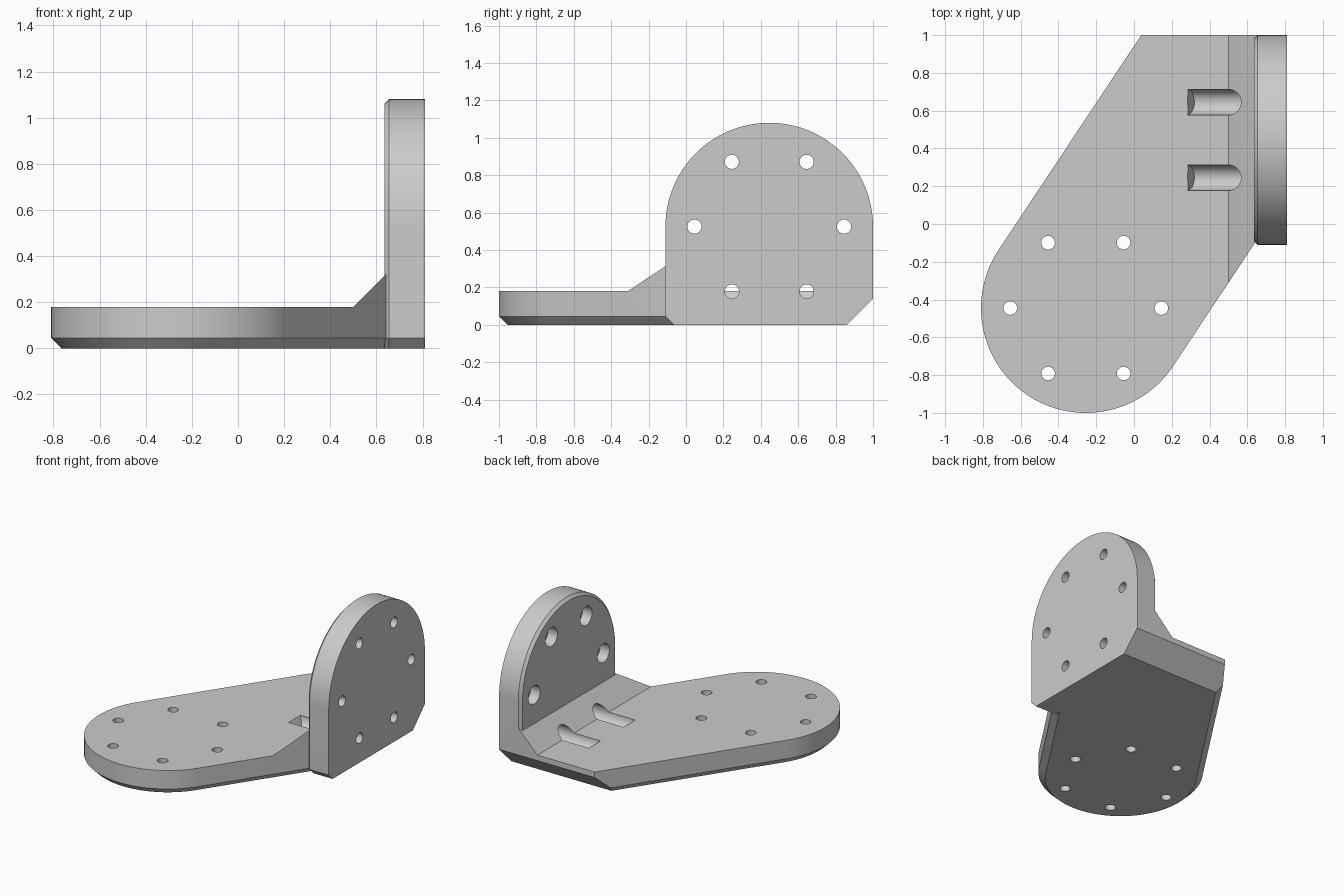
import bpy, bmesh, math
from mathutils import Vector

if "Cube" in bpy.data.objects:
    bpy.data.objects.remove(bpy.data.objects["Cube"])

R = 0.555                       # radius of both rounded ends
BASE_C = Vector((-0.255, -0.445))
WALL_C = Vector((0.445, 0.525))   # (y, z)
DIR = Vector((0.553, 0.833)).normalized()
HEX = [(0.4 * math.cos(i * math.pi / 3), 0.4 * math.sin(i * math.pi / 3)) for i in range(6)]

grey = bpy.data.materials.new("plain grey")
grey.diffuse_color = (0.6, 0.6, 0.6, 1)
grey.use_nodes = True
grey.node_tree.nodes["Principled BSDF"].inputs["Base Color"].default_value = grey.diffuse_color


def loft(name, rings):
    """Solid from stacked rings of equal point count."""
    bm = bmesh.new()
    loops = [[bm.verts.new(p) for p in ring] for ring in rings]
    n = len(loops[0])
    bm.faces.new(loops[0])
    bm.faces.new(loops[-1])
    for a, b in zip(loops, loops[1:]):
        for i in range(n):
            j = (i + 1) % n
            bm.faces.new((a[i], a[j], b[j], b[i]))
    bmesh.ops.recalc_face_normals(bm, faces=bm.faces)
    me = bpy.data.meshes.new(name)
    bm.to_mesh(me)
    bm.free()
    ob = bpy.data.objects.new(name, me)
    bpy.context.collection.objects.link(ob)
    me.materials.append(grey)
    return ob


def boolean(ob, tool, op):
    tool.hide_render = True
    m = ob.modifiers.new(op, 'BOOLEAN')
    m.operation, m.object, m.solver = op, tool, 'EXACT'
    bpy.context.view_layer.objects.active = ob
    bpy.ops.object.modifier_apply(modifier=m.name)
    bpy.data.objects.remove(tool)


def circle(r, n):
    return [(r * math.cos(2 * math.pi * i / n), r * math.sin(2 * math.pi * i / n)) for i in range(n)]


def base_ring(inset, z, n=64):
    """Round end with two tangent sides running to the back and to the wall."""
    r = R - inset
    a0 = math.atan2(DIR.x, -DIR.y)          # normal of the left side
    a0 = math.atan2(DIR.x, -DIR.y) % (2 * math.pi)
    pts = [BASE_C + Vector((math.cos(a0 + math.pi * i / n), math.sin(a0 + math.pi * i / n))) * r
           for i in range(n + 1)]
    p, q = pts[-1], pts[0]
    pts.append(p + DIR * ((0.70 - p.x) / DIR.x))
    pts.append(Vector((0.70, 1.0)))
    pts.append(q + DIR * ((1.0 - q.y) / DIR.y))
    return [(v.x, v.y, z) for v in pts]


def wall_ring(inset, x, n=64):
    """Arched upright profile with a small front bottom chamfer."""
    r = R - inset
    cy, cz = WALL_C
    pts = [(cy + r * math.cos(math.pi * i / n), cz + r * math.sin(math.pi * i / n)) for i in range(n + 1)]
    pts += [(cy - r, 0.045), (cy - r + 0.045, 0), (cy + r, 0)]
    return [(x, y, z) for y, z in pts]


# base plate with sloped fillet towards the wall
bracket = loft("angle_bracket", [base_ring(0.045, 0), base_ring(0, 0.045), base_ring(0, 0.34)])
top = [(-2, 0.18), (0.5, 0.18), (0.75, 0.43), (-2, 0.43)]
boolean(bracket, loft("top_cutter", [[(x, y, z) for x, z in top] for y in (-2, 2)]), 'DIFFERENCE')

# upright wall with chamfered inner rim
wall = loft("upright_wall", [wall_ring(0.02, 0.635), wall_ring(0, 0.655), wall_ring(0, 0.81)])
boolean(bracket, wall, 'UNION')

# large chamfer along the bottom back edge
back = [(0.76, -0.1), (1.1, 0.24), (1.1, -0.1)]
boolean(bracket, loft("back_cutter", [[(x, y, z) for y, z in back] for x in (-2, 2)]), 'DIFFERENCE')

# bolt holes: plain in the base, counterbored in the wall
for u, v in HEX:
    x, y = BASE_C.x + u, BASE_C.y + v
    hole = loft("base_hole", [[(x + a, y + b, z) for a, b in circle(0.036, 24)] for z in (-0.1, 0.3)])
    boolean(bracket, hole, 'DIFFERENCE')

    y, z = WALL_C.x + u, WALL_C.y + v
    low = v < -0.1                       # lower pair run out as grooves in the base
    start = 0.28 if low else 0.5
    ring = circle(0.068, 32)
    first = [(start + (0.04 * max(0, -b) / 0.068 if low else 0), y + a, z + b) for a, b in ring]
    bore = loft("counterbore", [first, [(0.71, y + a, z + b) for a, b in ring]])
    boolean(bracket, bore, 'DIFFERENCE')
    hole = loft("wall_hole", [[(x, y + a, z + b) for a, b in circle(0.038, 24)] for x in (0.68, 0.9)])
    boolean(bracket, hole, 'DIFFERENCE')

bpy.ops.object.select_all(action='DESELECT')
bracket.select_set(True)
bpy.context.view_layer.objects.active = bracket
bpy.ops.object.shade_smooth_by_angle(angle=math.radians(25))
